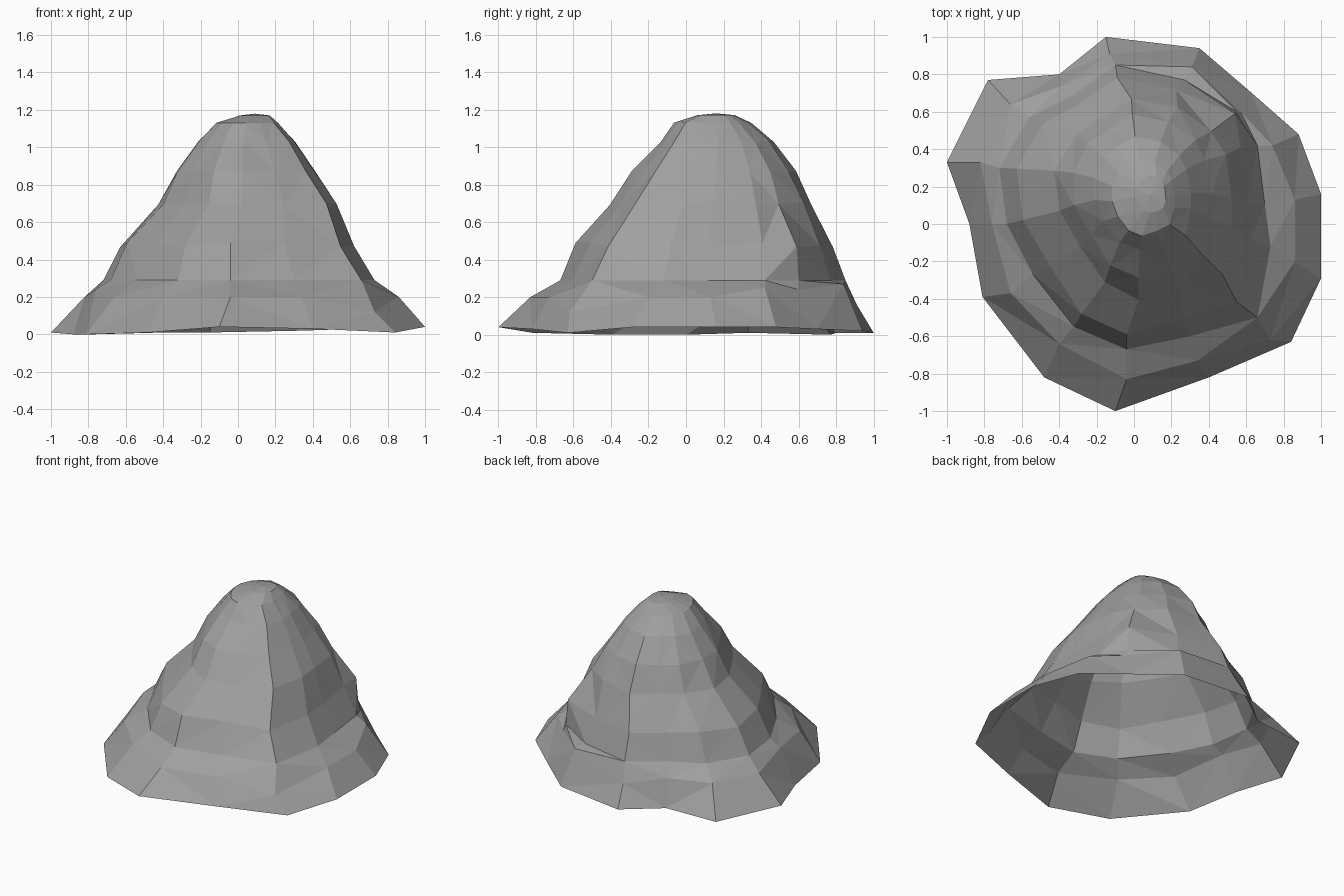
import bpy
import bmesh
import random
from mathutils import Vector

random.seed(4)

cube = bpy.data.objects.get("Cube")
if cube:
    bpy.data.objects.remove(cube, do_unlink=True)


def make_material(name, color):
    material = bpy.data.materials.new(name)
    material.use_nodes = True
    material.diffuse_color = color
    material.node_tree.nodes["Principled BSDF"].inputs["Base Color"].default_value = color
    return material


# Outline of the ground edge, clockwise from the back
foot = [
    (-.15, 1, .01), (.35, .94, .02), (.63, .7, .03), (.88, .48, .04), (1, .16, .04),
    (1, -.29, .04), (.84, -.63, .01), (.4, -.82, .03), (-.1, -1, .04), (-.48, -.82, .01),
    (-.81, -.39, 0), (-.88, 0, 0), (-1, .33, .01), (-.78, .77, 0), (-.4, .8, .01),
]
# Upper lip of the sloping skirt
skirt = [
    (-.13, .91, .16), (.31, .84, .27), (.57, .6, .24), (.74, .42, .25),
    (.86, .13, .2), (.86, -.2, .2), (.73, -.62, .12), (.34, -.73, .2),
    (-.04, -.83, .2), (-.4, -.64, .2), (-.66, -.37, .2), (-.76, 0, .24),
    (-.82, .33, .2), (-.66, .64, .2), (-.38, .74, .2),
]
# Foot of the steep upper mound
ledge = [
    (-.1, .85), (.27, .77), (.55, .6), (.66, .42), (.7, .1),
    (.73, -.12), (.66, -.5), (.3, -.6), (-.04, -.67), (-.32, -.55),
    (-.54, -.27), (-.68, 0), (-.72, .3), (-.56, .57), (-.34, .68),
]
# Height and extents (left, right, front, back) of the rings above the ledge
levels = [
    (.48, -.62, .62, -.58, .79),
    (.7, -.42, .53, -.4, .67),
    (.87, -.33, .42, -.28, .59),
    (1.03, -.22, .31, -.14, .47),
    (1.13, -.12, .22, -.06, .35),
    (1.17, .01, .17, .06, .26),
]


def fit_ring(points, height, left, right, front, back):
    """Squeeze an outline into new extents, rounder and smoother near the top."""
    xs, ys = zip(*points)
    middle = Vector(((left + right) / 2, (front + back) / 2, height))
    ring = []
    for x, y in points:
        u = 2 * (x - min(xs)) / (max(xs) - min(xs)) - 1
        v = 2 * (y - min(ys)) / (max(ys) - min(ys)) - 1
        offset = Vector((u * (right - left) / 2, v * (back - front) / 2, 0))
        rounded = offset / Vector((u, v)).length
        offset = offset.lerp(rounded, .6 * max(0, height - .4))
        offset *= random.uniform(.98, 1.02)
        offset.z = random.uniform(-.02, .02) * (1.2 - height)
        ring.append(middle + offset)
    return ring


rings = [[Vector(point) for point in foot], [Vector(point) for point in skirt]]
rings.append([Vector((x, y, .29)) for x, y in ledge])
rings += [fit_ring(ledge, *level) for level in levels]

# Sheer corner at the back left, and flattened shoulder at the front right
rings[3][2] = Vector((.54, .59, .47))
for ring in rings[3:6]:
    ring[10] = ring[10].lerp((ring[9] + ring[11]) / 2, .6)

# Hollow shell, open underneath
bm = bmesh.new()
rows = [[bm.verts.new(point) for point in ring] for ring in rings]
count = len(foot)
for low, high in zip(rows, rows[1:]):
    for i in range(count):
        j = (i + 1) % count
        a, b, c, d = low[i], low[j], high[j], high[i]
        # Split each patch along its shorter diagonal
        if (a.co - c.co).length < (b.co - d.co).length:
            bm.faces.new((a, c, b))
            bm.faces.new((a, d, c))
        else:
            bm.faces.new((a, d, b))
            bm.faces.new((b, d, c))

# Summit cap
summit = bm.verts.new((.09, .16, 1.18))
for i in range(count):
    bm.faces.new((rows[-1][i], summit, rows[-1][(i + 1) % count]))
bmesh.ops.recalc_face_normals(bm, faces=bm.faces)

mesh = bpy.data.meshes.new("rock_mound")
bm.to_mesh(mesh)
bm.free()
mesh.materials.append(make_material("stone grey", (.35, .35, .35, 1)))
mound = bpy.data.objects.new("rock_mound", mesh)
bpy.context.collection.objects.link(mound)
